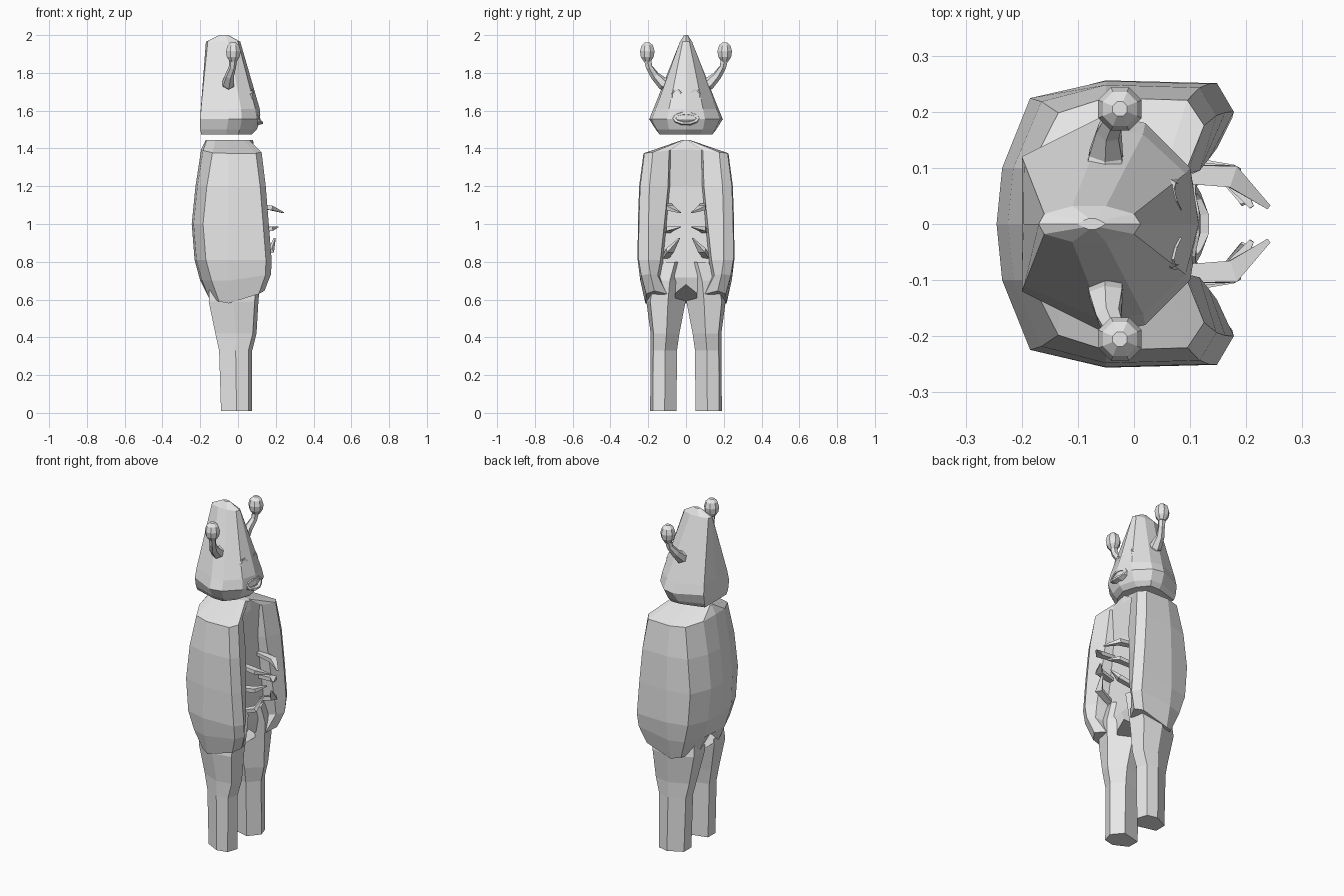
import bpy, bmesh, math
from mathutils import Vector

if "Cube" in bpy.data.objects:
    bpy.data.objects.remove(bpy.data.objects["Cube"])

grey = bpy.data.materials.new("plain_grey")
grey.diffuse_color = (0.8, 0.8, 0.8, 1)
grey.use_nodes = True
grey.node_tree.nodes["Principled BSDF"].inputs["Base Color"].default_value = grey.diffuse_color


def loft(name, rings, caps=True):
    """Skin a list of closed rings with equal point counts."""
    bm = bmesh.new()
    rows = [[bm.verts.new(p) for p in r] for r in rings]
    n = len(rows[0])
    for a, b in zip(rows, rows[1:]):
        for i in range(n):
            j = (i + 1) % n
            bm.faces.new((a[i], a[j], b[j], b[i]))
    if caps:
        bm.faces.new(rows[0])
        bm.faces.new(rows[-1])
    bmesh.ops.recalc_face_normals(bm, faces=bm.faces)
    me = bpy.data.meshes.new(name)
    bm.to_mesh(me)
    bm.free()
    ob = bpy.data.objects.new(name, me)
    me.materials.append(grey)
    bpy.context.collection.objects.link(ob)
    return ob


def full(half):
    """Mirror a half ring that starts and ends on y = 0."""
    return half + [(x, -y, z) for x, y, z in half[-2:0:-1]]


def tube(name, path, sides, squash=1.0):
    """Tapered tube along (x, y, z, radius) points."""
    rings = []
    pts = [Vector(p[:3]) for p in path]
    for i, p in enumerate(path):
        d = (pts[min(i + 1, len(pts) - 1)] - pts[max(i - 1, 0)]).normalized()
        u = d.cross(Vector((0, 0, 1))).normalized()
        v = u.cross(d)
        rings.append([pts[i] + u * p[3] * math.cos(a) + v * p[3] * squash * math.sin(a)
                      for a in [2 * math.pi * (k + .5) / sides for k in range(sides)]])
    return loft(name, rings)


def both_sides(make, name):
    for side, s in (("left", 1), ("right", -1)):
        make(side + "_" + name, s)


# head: blunt cone with a sloping underside
def head_ring(z, pts):
    return full([(x, y, z) for x, y in pts])


loft("head", [
    head_ring(1.475, [(-.195, 0), (-.195, .10), (-.06, .14), (0, .14), (.05, .08), (.075, 0)]),
    head_ring(1.50, [(-.20, 0), (-.20, .11), (-.06, .16), (.01, .155), (.075, .09), (.10, 0)]),
    head_ring(1.555, [(-.20, 0), (-.20, .12), (-.05, .195), (.02, .18), (.10, .10), (.118, 0)]),
    head_ring(1.61, [(-.197, 0), (-.196, .11), (-.055, .172), (.016, .16), (.092, .09), (.115, 0)]),
    head_ring(1.965, [(-.17, 0), (-.16, .018), (-.11, .032), (-.05, .032), (0, .018), (.012, 0)]),
    head_ring(2.0, [(-.10, 0), (-.09, .006), (-.08, .01), (-.07, .01), (-.06, .006), (-.05, 0)]),
])

# lips: open ring with a sunken middle
def mouth_ring(x, w, h):
    return [(x - abs(math.cos(a)) * .02 - math.sin(a) * .008, w * math.cos(a), 1.56 + h * math.sin(a))
            for a in [math.pi * k / 5 for k in range(10)]]


loft("lips", [mouth_ring(.09, .078, .042), mouth_ring(.13, .07, .032),
              mouth_ring(.132, .055, .02), mouth_ring(.115, .05, .016)])


# brow arches over the eyes
def eye(name, s):
    arch = [(.075 - .22 * (z - 1.68) - .25 * (abs(y) - .05), s * y, z, .008) for y, z in
            ((.075, 1.655), (.072, 1.69), (.06, 1.708), (.042, 1.708), (.026, 1.692))]
    tube(name, arch, 4)


both_sides(eye, "eye_arch")


# antennae with faceted ball tips
def antenna(name, s):
    tube(name, [(-.055, s * .07, 1.74, .04), (-.05, s * .125, 1.745, .034),
                (-.045, s * .165, 1.785, .024), (-.03, s * .195, 1.83, .019),
                (-.025, s * .205, 1.88, .022)], 6)


def antenna_ball(name, s):
    rings = []
    for z, r in ((1.86, .02), (1.885, .037), (1.915, .042), (1.945, .033), (1.962, .014)):
        rings.append([(-.025 + r * math.cos(math.pi * (k + .5) / 4),
                       s * .205 + r * math.sin(math.pi * (k + .5) / 4), z) for k in range(8)])
    loft(name, rings)


both_sides(antenna, "antenna")
both_sides(antenna_ball, "antenna_ball")


# body shell: thick sides wrapping forward around a recessed chest
def body_ring(z, back, back_w, width, front, inner, chest):
    zf = z if callable(z) else (lambda x, y: z)
    half = [(back, 0), (back + .01, back_w), (back + .06, width * .88), (-.05, width),
            (front - .03, width * .98), (front, width * .78), (front - .03, inner),
            (chest, inner * .9), (chest, 0)]
    return full([(x, y, zf(x, y)) for x, y in half])


def hem(x, y):
    if y == 0:
        return .68
    return .58 + .55 * max(0, x - .02) + .2 * max(0, -.05 - x)


ridge = [(-.17, 0), (-.165, .01), (-.12, .02), (-.05, .02), (.03, .02),
         (.06, .015), (.07, .01), (.075, .005), (.08, 0)]
loft("body_shell", [
    body_ring(hem, -.16, .09, .215, .14, .10, .07),
    body_ring(lambda x, y: .70 + .2 * max(0, x), -.20, .10, .242, .175, .15, .09),
    body_ring(.81, -.23, .11, .256, .178, .135, .085),
    body_ring(1.0, -.245, .10, .255, .163, .115, .075),
    body_ring(1.2, -.225, .10, .248, .147, .095, .07),
    body_ring(lambda x, y: 1.395 - .12 * max(0, y - .05), -.195, .10, .225, .125, .09, .085),
    full([(x, y, 1.445) for x, y in ridge]),
])


# legs, meeting at the hips
def leg(name, s):
    rings = []
    for z, x0, x1, y0, y1 in ((.01, -.09, .075, .05, .19), (.33, -.10, .075, .048, .187),
                              (.42, -.12, .098, .035, .187), (.59, -.155, .108, .002, .21),
                              (.70, -.15, .118, .0, .19), (.80, -.13, .11, .0, .13)):
        xm, w = (x0 + x1) / 2, y1 - y0
        rings.append([(x, s * y, z) for x, y in (
            (x0, y0 + .2 * w), (x0, y0 + .7 * w), (xm, y1),
            (x1 - .02, y1 - .1 * w), (x1, y0 + .45 * w), (xm + .03, y0))])
    loft(name, rings)


both_sides(leg, "leg")

# three pairs of small claw arms on the chest
claws = {
    "upper_claw": ((.06, .09, 1.10), (.175, .085, 1.085), (.24, .03, 1.06)),
    "middle_claw": ((.06, .10, .96), (.175, .085, .975), (.21, .03, .985)),
    "lower_claw": ((.06, .11, .82), (.175, .085, .86), (.195, .035, .925)),
}
for part, (a, b, c) in claws.items():
    both_sides(lambda n, s: tube(n, [(a[0], s * a[1], a[2], .022), (b[0], s * b[1], b[2], .028),
                                     (c[0], s * c[1], c[2], .006)], 4, .6), part)
